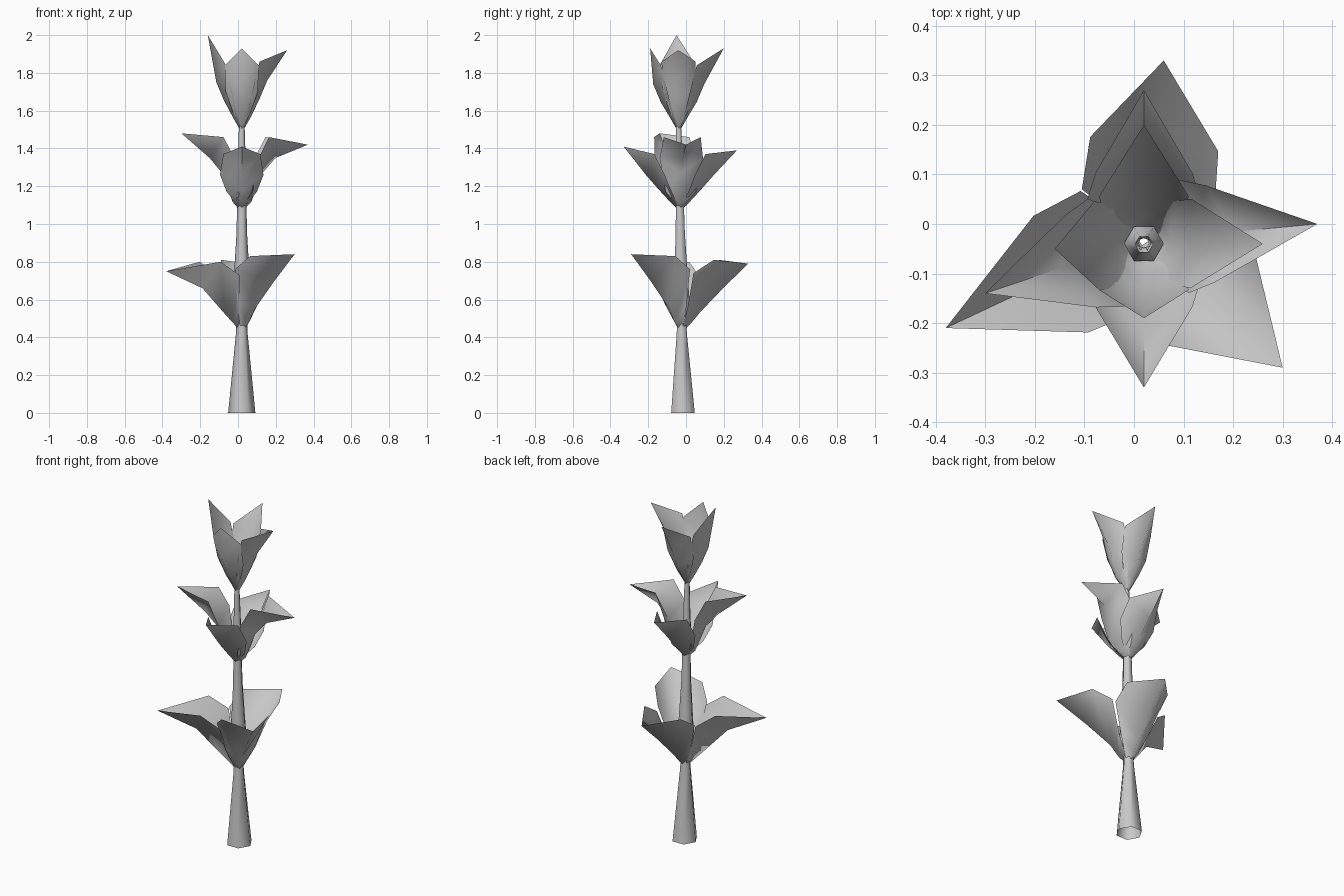
import bpy
import bmesh
from math import cos, sin, tau
from mathutils import Vector

cube = bpy.data.objects.get("Cube")
if cube:
    bpy.data.objects.remove(cube)

grey = bpy.data.materials.new("plain_grey")
grey.use_nodes = True
colour = (0.58, 0.58, 0.58, 1)
grey.diffuse_color = colour
grey.node_tree.nodes["Principled BSDF"].inputs["Base Color"].default_value = colour


def finish(bm, name, angle):
    mesh = bpy.data.meshes.new(name)
    bm.to_mesh(mesh)
    bm.free()
    mesh.materials.append(grey)
    obj = bpy.data.objects.new(name, mesh)
    bpy.context.collection.objects.link(obj)
    bpy.ops.object.select_all(action="DESELECT")
    obj.select_set(True)
    bpy.context.view_layer.objects.active = obj
    bpy.ops.object.shade_smooth_by_angle(angle=angle)


def axis(z):
    """Centre line of the slightly leaning stem."""
    return Vector((0.02, -0.016 - 0.015 * z, z))


def stem(name, profile, sides=6):
    """Open tapered tube from (height, radius) pairs."""
    bm = bmesh.new()
    rings = []
    for z, radius in profile:
        rings.append([bm.verts.new(axis(z) + radius * Vector((cos(tau * i / sides), sin(tau * i / sides), 0)))
                      for i in range(sides)])
    for low, high in zip(rings, rings[1:]):
        for i in range(sides):
            j = (i + 1) % sides
            bm.faces.new((low[i], low[j], high[j], high[i]))
    finish(bm, name, 1.2)


def leaf(name, base_z, tip, lift, keel, edge):
    """Cupped leaf: a midrib and two raised edges meeting at the tip; lift raises its outer half."""
    bm = bmesh.new()
    base, tip = axis(base_z), Vector(tip)
    out = Vector((tip.x - base.x, tip.y - base.y, 0)).normalized()
    side = Vector((-out.y, out.x, 0))

    def point(reach, rise, width=0):
        return bm.verts.new(base + out * reach + side * width + Vector((0, 0, rise)))

    rows = []
    for (k_reach, k_rise), (e_reach, e_rise, width) in zip(keel, edge):
        up = lift if len(rows) > 1 else 0
        rows.append((point(e_reach, e_rise + up, -width),
                     point(k_reach, k_rise + up),
                     point(e_reach, e_rise + up, width)))
    for low, high in zip(rows, rows[1:]):
        for i in range(2):
            bm.faces.new((low[i], low[i + 1], high[i + 1], high[i]))
    end = bm.verts.new(tip)
    for i in range(2):
        bm.faces.new((rows[-1][i], rows[-1][i + 1], end))
    finish(bm, name, 1.6)


# Stem sections, each flaring inside a ring of leaves
stem("lower_stem", [(0, 0.072), (0.42, 0.031), (0.5, 0.028)])
stem("middle_stem", [(0.48, 0.028), (0.57, 0.052), (0.75, 0.04), (0.95, 0.028), (1.14, 0.024)])
stem("upper_stem", [(1.13, 0.035), (1.3, 0.022), (1.55, 0.014)])
stem("bud_core", [(1.57, 0.04), (1.66, 0.018)])

# Leaf rings: base height, midrib points, edge points, tips with their lift
tiers = {
    "lower": (0.44,
              [(0.015, 0), (0.05, 0.035), (0.1, 0.095), (0.23, 0.23)],
              [(0.01, 0.02, 0.025), (0.045, 0.14, 0.08), (0.078, 0.3, 0.135), (0.185, 0.37, 0.13)],
              {"right": (-0.38, -0.21, 0.75, -0.01), "left": (0.3, -0.29, 0.84, 0.02),
               "back": (0.06, 0.33, 0.79, 0)}),
    "middle": (1.08,
               [(0.015, 0), (0.05, 0.035), (0.11, 0.1), (0.18, 0.18)],
               [(0.01, 0.02, 0.02), (0.045, 0.09, 0.08), (0.08, 0.18, 0.115), (0.135, 0.29, 0.098)],
               {"right": (-0.3, -0.14, 1.48, 0.09), "left": (0.37, 0, 1.42, 0.09),
                "front": (0.02, -0.33, 1.41, 0), "back": (0.02, 0.27, 1.39, 0)}),
    "top": (1.5,
            [(0.01, 0), (0.05, 0.07), (0.095, 0.145), (0.135, 0.24)],
            [(0.005, 0.02, 0.012), (0.035, 0.1, 0.05), (0.06, 0.2, 0.085), (0.095, 0.34, 0.09)],
            {"right": (-0.16, -0.05, 2, 0.01), "left": (0.26, -0.04, 1.92, 0.02),
             "front": (0.02, -0.19, 1.93, 0), "back": (0.02, 0.2, 1.93, 0)}),
}
for tier, (base_z, keel, edge, tips) in tiers.items():
    for where, (*tip, lift) in tips.items():
        leaf(f"{tier}_{where}_leaf", base_z, tip, lift, keel, edge)
